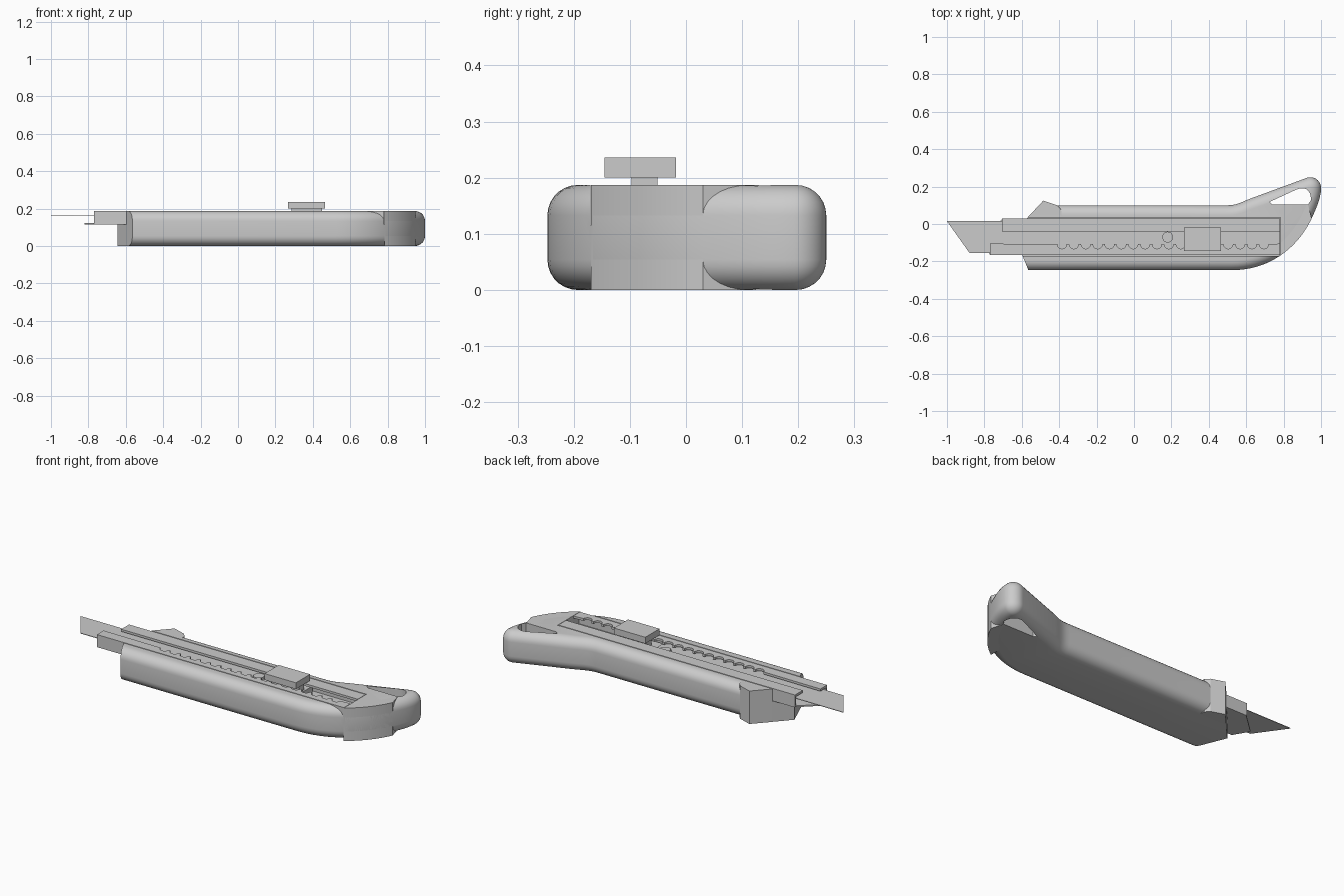
import bpy, bmesh, math
from mathutils import Vector
from mathutils.geometry import interpolate_bezier

cube = bpy.data.objects.get("Cube")
if cube:
    bpy.data.objects.remove(cube, do_unlink=True)

grey = bpy.data.materials.new("plain_grey")
grey.use_nodes = True
GREY = (0.6, 0.6, 0.6, 1)
grey.diffuse_color = GREY
grey.node_tree.nodes["Principled BSDF"].inputs["Base Color"].default_value = GREY

TOP = 0.187                        # height of the handle
FRONT, BACK = -0.165, 0.03         # sides of the blade channel
SLOT_END = 0.78
ROUND = 0.054                      # edge radius of the handle


def loft(name, rings):
    """Skin a stack of counter-clockwise rings, bottom to top, with caps."""
    bm = bmesh.new()
    loops = [[bm.verts.new(p) for p in ring] for ring in rings]
    n = len(loops[0])
    bm.faces.new(loops[0][::-1])
    bm.faces.new(loops[-1])
    for low, high in zip(loops, loops[1:]):
        for i in range(n):
            j = (i + 1) % n
            bm.faces.new((low[i], low[j], high[j], high[i]))
    mesh = bpy.data.meshes.new(name)
    bm.to_mesh(mesh)
    bm.free()
    mesh.materials.append(grey)
    ob = bpy.data.objects.new(name, mesh)
    bpy.context.collection.objects.link(ob)
    return ob


def prism(name, points, z0, z1):
    """Straight extrusion of an outline in either winding."""
    area = sum(a[0] * b[1] - b[0] * a[1]
               for a, b in zip(points, points[1:] + points[:1]))
    if area < 0:
        points = points[::-1]
    return loft(name, [[(x, y, z) for x, y in points] for z in (z0, z1)])


def inset(points, amount):
    """Move a counter-clockwise outline inward, mitring its corners."""
    out = []
    for i, p in enumerate(points):
        a, b, c = Vector(points[i - 1]), Vector(p), Vector(points[(i + 1) % len(points)])
        d1, d2 = (b - a).normalized(), (c - b).normalized()
        n1, n2 = Vector((-d1.y, d1.x)), Vector((-d2.y, d2.x))
        out.append(b + (n1 + n2) * (amount / (1 + n1.dot(n2))))
    return out


def rect(x0, x1, y0, y1):
    return [(x0, y0), (x1, y0), (x1, y1), (x0, y1)]


def arc(cx, cy, r, start, end, count):
    """Points along an arc, angles in degrees, leaving out the end."""
    angles = [math.radians(start + (end - start) * i / count) for i in range(count)]
    return [(cx + r * math.cos(a), cy + r * math.sin(a)) for a in angles]


def bezier(a, b, c, d, count=12):
    """Curve from a to d, leaving out the last point."""
    pts = interpolate_bezier(*[Vector((*p, 0)) for p in (a, b, c, d)], count)
    return [(p.x, p.y) for p in pts[:-1]]


def make_active(ob):
    bpy.ops.object.select_all(action='DESELECT')
    ob.select_set(True)
    bpy.context.view_layer.objects.active = ob


def cut(ob, cutter):
    """Subtract the cutter and remove it."""
    mod = ob.modifiers.new("cut", 'BOOLEAN')
    mod.operation, mod.solver, mod.object = 'DIFFERENCE', 'EXACT', cutter
    make_active(ob)
    bpy.ops.object.modifier_apply(modifier=mod.name)
    bpy.data.objects.remove(cutter, do_unlink=True)


def smooth(ob):
    make_active(ob)
    bpy.ops.object.shade_smooth_by_angle(angle=math.radians(35))


# Handle outline: straight grip, curved heel, hooked tail with a round tip
heel = bezier((0.52, -0.247), (0.75, -0.247), (0.89, -0.1), (0.95, 0.03), 20)
outline = ([(-0.9, -0.247)] + heel
           + bezier((0.95, 0.03), (0.985, 0.105), (1.0, 0.15), (1.0, 0.193), 7)
           + arc(0.943, 0.193, 0.057, 0, 110, 12) + [(0.9235, 0.2466)]
           + bezier((0.62, 0.135), (0.57, 0.115), (0.55, 0.1), (0.5, 0.1), 7)
           + [(0.5, 0.1), (-0.9, 0.1)])

# Handle body with rounded top and bottom edges
STEPS = 7
quarter = [(ROUND * (1 - math.sin(a)), ROUND * (1 - math.cos(a)))
           for a in (math.pi / 2 * i / STEPS for i in range(STEPS + 1))]
levels = quarter + [(d, TOP - z) for d, z in reversed(quarter)]
handle = loft("handle", [[(p.x, p.y, z) for p in inset(outline, d)] for d, z in levels])

# Slanted nose, channel slot and lanyard hole
nose = [(-2, -0.4), (-0.502, -0.4), (-0.645, -0.05), (-0.485, 0.125),
        (-0.35, 0.27), (-2, 0.27)]
cut(handle, prism("nose_cutter", nose, -0.2, 0.4))
cut(handle, prism("slot_cutter", rect(-0.95, SLOT_END + 0.002, FRONT - 0.005, BACK + 0.005),
                  0.115, 0.3))
hole = ([(0.725, 0.118), (0.74, 0.104), (0.93, 0.104)]
        + bezier((0.945, 0.125), (0.95, 0.175), (0.92, 0.205), (0.87, 0.185), 8)
        + [(0.87, 0.185)])
cut(handle, prism("hole_cutter", hole, -0.1, 0.3))
smooth(handle)

# Square-edged heel plate
heel_arc = [p for p in heel if p[0] > SLOT_END + 0.004]
smooth(prism("heel_plate", [(SLOT_END + 0.002, FRONT - 0.004)] + heel_arc
             + [(0.95, 0.03), (0.93, 0.103), (0.73, 0.103),
                (0.73, 0.036), (SLOT_END + 0.002, 0.036)], 0, TOP))

# Pointed guard at the nose
prism("nose_guard", [(-0.568, 0.036), (-0.385, 0.036), (-0.39, 0.078),
                     (-0.41, 0.1), (-0.485, 0.125)], 0, TOP)

# Metal channel: floor, walls and folded lips
prism("channel_floor", [(-0.77, FRONT), (SLOT_END, FRONT), (SLOT_END, BACK),
                        (-0.7, BACK), (-0.82, -0.08)], 0.116, 0.124)
prism("front_wall", rect(-0.77, SLOT_END, FRONT, FRONT + 0.01), 0.118, TOP)
prism("back_wall", rect(-0.705, SLOT_END, BACK - 0.01, BACK), 0.118, TOP)
prism("back_lip", rect(-0.705, SLOT_END, -0.04, BACK), 0.174, TOP)

# Front lip with a row of scalloped notches
notched = []
for i in range(18):
    notched += arc(-0.385 + i * 0.0635, -0.108, 0.025, 180, 382.5, 9)
prism("notched_lip", [(SLOT_END, FRONT), (-0.77, FRONT), (-0.77, -0.105)]
      + notched + [(SLOT_END, -0.105)], 0.174, TOP)

# Blade with a round hole near its tail, and the peg inside it
blade = prism("blade", [(-1.0, 0.015), (-0.88, -0.154), (0.24, -0.154),
                        (0.24, 0.015)], 0.159, 0.162)
cut(blade, prism("peg_hole_cutter", arc(0.18, -0.07, 0.034, 0, 360, 20), 0.1, 0.3))
prism("blade_peg", arc(0.18, -0.07, 0.029, 0, 360, 20), 0.12, 0.172)

# Thumb slider
prism("slider_carrier", rect(0.14, 0.46, -0.145, 0.01), 0.124, 0.157)
prism("slider_neck", rect(0.285, 0.45, -0.097, -0.051), 0.15, 0.202)
prism("thumb_button", rect(0.268, 0.465, -0.145, -0.018), 0.2, 0.236)
